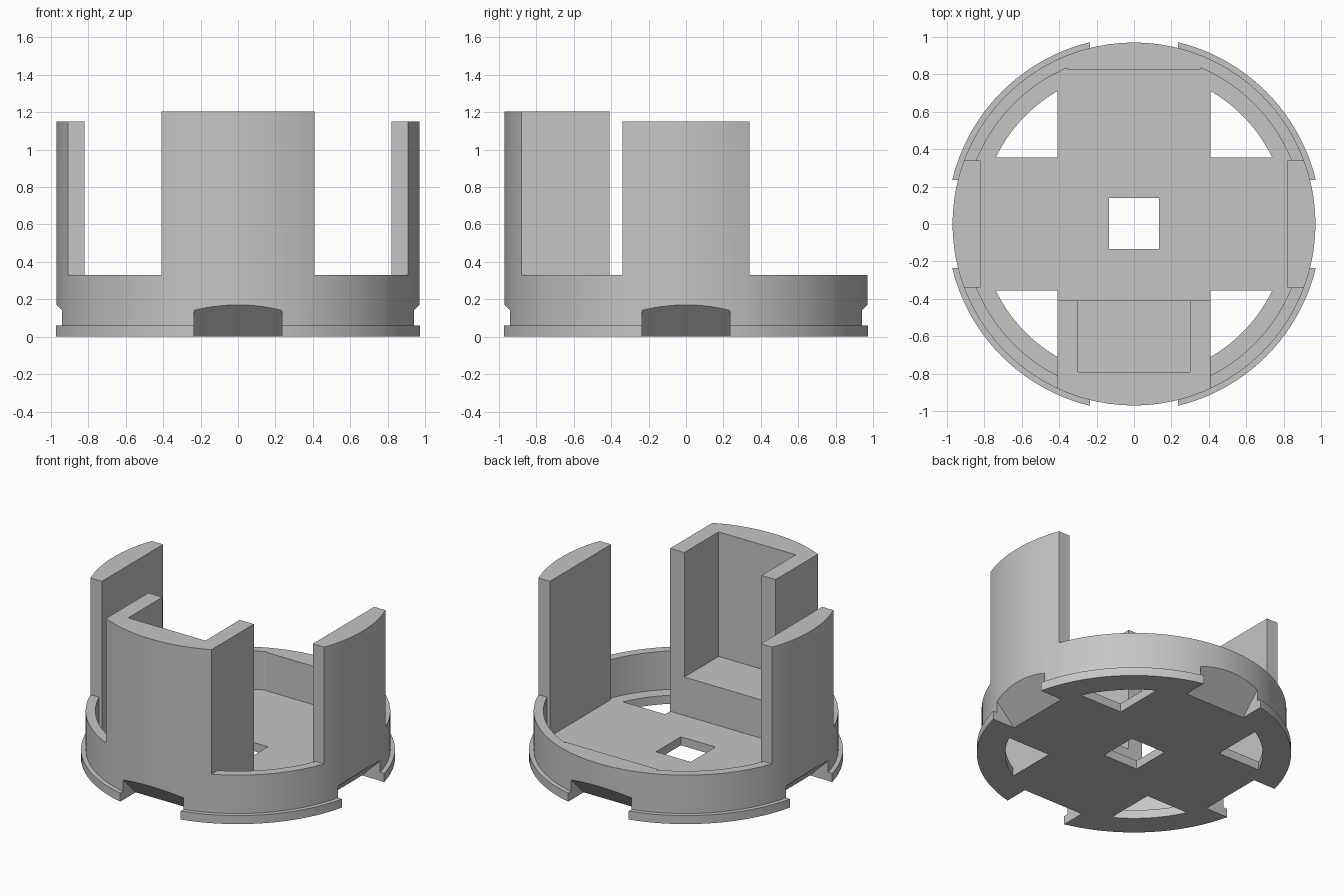
import bpy
import bmesh
import math
from mathutils import Matrix

cube = bpy.data.objects.get("Cube")
if cube:
    bpy.data.objects.remove(cube, do_unlink=True)

# Main measures
R_FLANGE, R_BODY, R_INNER, R_HOLE = 1.0, 0.97, 0.908, 0.82
FLOOR, RIM, POST_TOP, TOP = 0.06, 0.33, 1.15, 1.205
BLOCK_X, ARM_Y, POST_Y = 0.41, 0.355, 0.34
BIG = 1.5

grey = bpy.data.materials.new("light grey")
grey.use_nodes = True
grey.diffuse_color = (0.56, 0.56, 0.56, 1)
grey.node_tree.nodes["Principled BSDF"].inputs["Base Color"].default_value = grey.diffuse_color


def make_object(name, bm):
    bmesh.ops.recalc_face_normals(bm, faces=bm.faces)
    mesh = bpy.data.meshes.new(name)
    bm.to_mesh(mesh)
    bm.free()
    mesh.materials.append(grey)
    obj = bpy.data.objects.new(name, mesh)
    bpy.context.collection.objects.link(obj)
    return obj


def box(name, x0, x1, y0, y1, z0, z1):
    bm = bmesh.new()
    bmesh.ops.create_cube(bm, size=1)
    bmesh.ops.scale(bm, vec=(x1 - x0, y1 - y0, z1 - z0), verts=bm.verts)
    bmesh.ops.translate(bm, vec=((x0 + x1) / 2, (y0 + y1) / 2, (z0 + z1) / 2), verts=bm.verts)
    return make_object(name, bm)


def cylinder(name, radius, z0, z1):
    bm = bmesh.new()
    bmesh.ops.create_cone(bm, cap_ends=True, segments=128, radius1=radius,
                          radius2=radius, depth=z1 - z0)
    bmesh.ops.translate(bm, vec=(0, 0, (z0 + z1) / 2), verts=bm.verts)
    return make_object(name, bm)


def wedge(name, angle):
    # Triangular prism with a 45 degree roof, opening outwards
    bm = bmesh.new()
    profile = [(0.78, -0.02), (1.1, -0.02), (1.1, 0.3)]
    face = bm.faces.new([bm.verts.new((-0.235, y, z)) for y, z in profile])
    ext = bmesh.ops.extrude_face_region(bm, geom=[face])["geom"]
    bmesh.ops.translate(bm, vec=(0.47, 0, 0),
                        verts=[v for v in ext if isinstance(v, bmesh.types.BMVert)])
    bmesh.ops.rotate(bm, verts=bm.verts, matrix=Matrix.Rotation(angle, 3, "Z"))
    return make_object(name, bm)


def combine(target, tool, operation="DIFFERENCE"):
    mod = target.modifiers.new("combine", "BOOLEAN")
    mod.operation = operation
    mod.solver = "EXACT"
    mod.object = tool
    bpy.context.view_layer.update()
    graph = bpy.context.evaluated_depsgraph_get()
    result = bpy.data.meshes.new_from_object(target.evaluated_get(graph))
    target.modifiers.clear()
    target.data = result
    bpy.data.objects.remove(tool, do_unlink=True)


def keep_uprights(cutter):
    # Spare the front block and the two side posts from a cutter
    combine(cutter, box("block_keep", -BLOCK_X, BLOCK_X, -2, -0.41, -1, 2))
    for s in (-1, 1):
        x0, x1 = sorted((s * 0.82, s * 2))
        combine(cutter, box("post_keep", x0, x1, -POST_Y, POST_Y, -1, 2))


# Solid drum
holder = cylinder("round_holder", R_BODY, 0.02, TOP)

# Hollow interior, leaving a flat thickening at the back of the ring
interior = cylinder("interior_cutter", R_INNER, FLOOR, BIG)
keep_uprights(interior)
combine(interior, box("back_flat", -ARM_Y, ARM_Y, 0.825, 2, -1, 2))
combine(holder, interior)

# Lower the ring between the uprights
upper = box("upper_cutter", -BIG, BIG, -BIG, BIG, RIM, BIG)
keep_uprights(upper)
combine(holder, upper)

# Trim the side posts a little lower than the front block
for s in (-1, 1):
    x0, x1 = sorted((s * 0.7, s * 1.2))
    combine(holder, box("post_trim", x0, x1, -0.38, 0.38, POST_TOP, BIG))

# Pocket in the front block, open to the top and the back
combine(holder, box("pocket", -0.3, 0.3, -0.79, -0.3, RIM, BIG))

# Base flange
combine(holder, cylinder("flange", R_FLANGE, 0, FLOOR), "UNION")

# Corner openings that leave a cross-shaped floor, and the square centre hole
corners = cylinder("corner_cutter", R_HOLE, -0.5, 0.2)
combine(corners, box("cross_long", -BLOCK_X, BLOCK_X, -2, 2, -1, 1))
combine(corners, box("cross_wide", -2, 2, -ARM_Y, ARM_Y, -1, 1))
combine(holder, corners)
combine(holder, box("centre_hole", -0.135, 0.135, -0.135, 0.14, -0.5, 0.2))

# Four sloped notches in the lower rim
for i in range(4):
    combine(holder, wedge("notch", i * math.pi / 2))

# Smooth curved walls, crisp edges
bpy.ops.object.select_all(action="DESELECT")
holder.select_set(True)
bpy.context.view_layer.objects.active = holder
bpy.ops.object.shade_smooth_by_angle(angle=math.radians(25))
